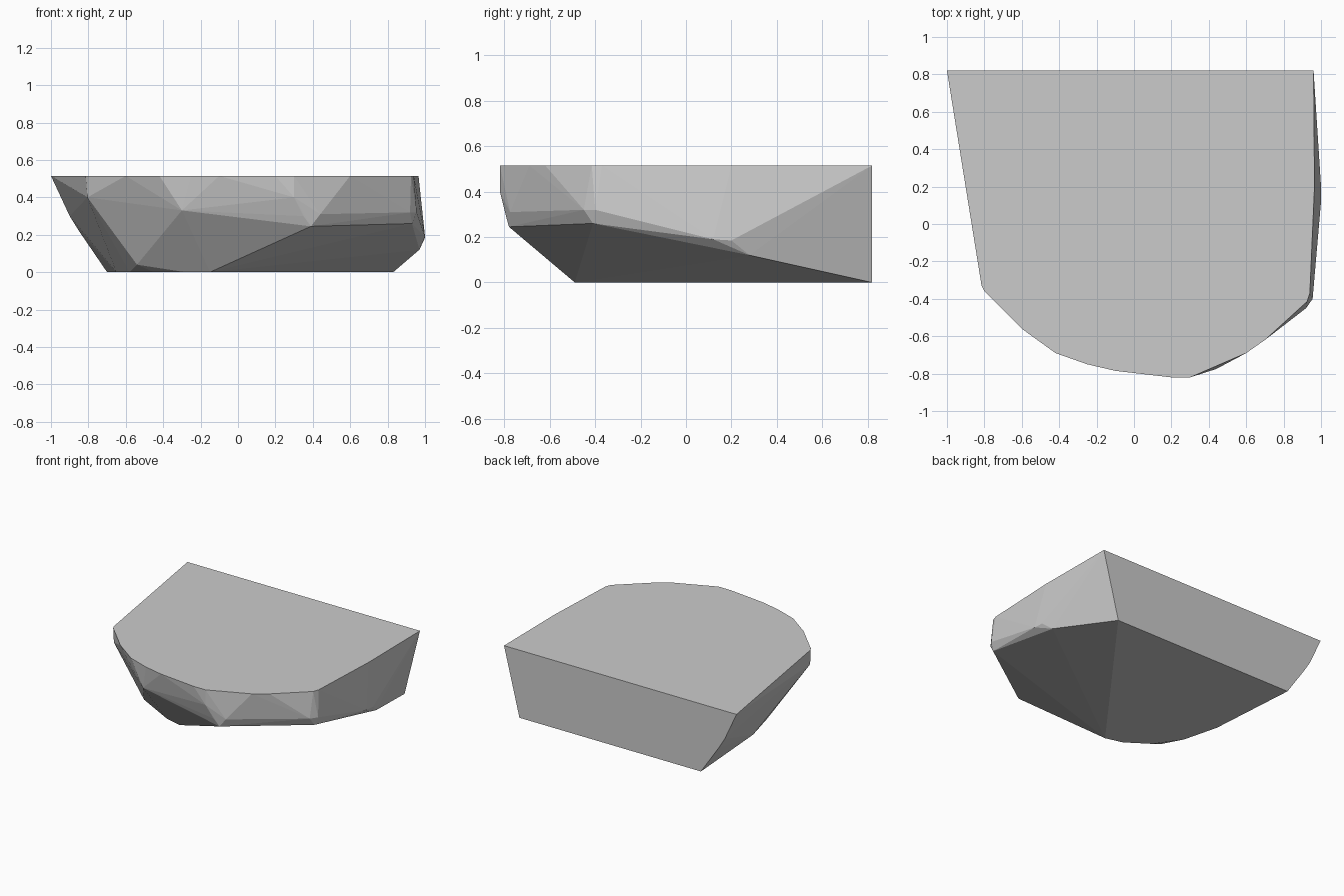
import bpy, bmesh, math

if "Cube" in bpy.data.objects:
    bpy.data.objects.remove(bpy.data.objects["Cube"])

# Flat top outline
TOP_Z = 0.515
top = [(-1, .82), (.96, .82), (.965, .2), (.94, -.37), (.925, -.415),
       (.7, -.62), (.6, -.69), (.3, -.82), (.2, -.82), (-.1, -.785),
       (-.25, -.75), (-.42, -.69), (-.6, -.56), (-.8, -.36), (-.815, -.33)]

# Flat underside outline
bottom = [(.83, .82), (-.7, .82), (-.65, .12), (-.58, -.15),
          (-.45, -.34), (-.28, -.455), (-.15, -.49)]

# Chipped corners between the two flats
chips = [(-.9, .82, .3), (-.85, .82, .22),
         (1, .2, .185), (1, .12, .19), (.97, .28, .12),
         (.93, -.41, .26), (.955, -.40, .32), (.92, -.45, .32),
         (.39, -.78, .245), (.44, -.775, .31), (.35, -.795, .3), (.3, -.82, .4),
         (-.3, -.715, .33), (-.54, -.36, .04), (-.805, -.345, .4)]

points = [(x, y, TOP_Z) for x, y in top] + [(x, y, 0) for x, y in bottom] + chips

# Faceted stone: convex skin around the outlines and chips
bm = bmesh.new()
for p in points:
    bm.verts.new(p)
hull = bmesh.ops.convex_hull(bm, input=bm.verts[:])
loose = {g for g in hull["geom_interior"] + hull["geom_unused"]
         if isinstance(g, bmesh.types.BMVert)}
bmesh.ops.delete(bm, geom=list(loose), context='VERTS')
bmesh.ops.dissolve_limit(bm, angle_limit=math.radians(0.5),
                         verts=bm.verts[:], edges=bm.edges[:])
bmesh.ops.recalc_face_normals(bm, faces=bm.faces[:])

mesh = bpy.data.meshes.new("stone_slab")
bm.to_mesh(mesh)
bm.free()
bpy.context.collection.objects.link(bpy.data.objects.new("stone_slab", mesh))
